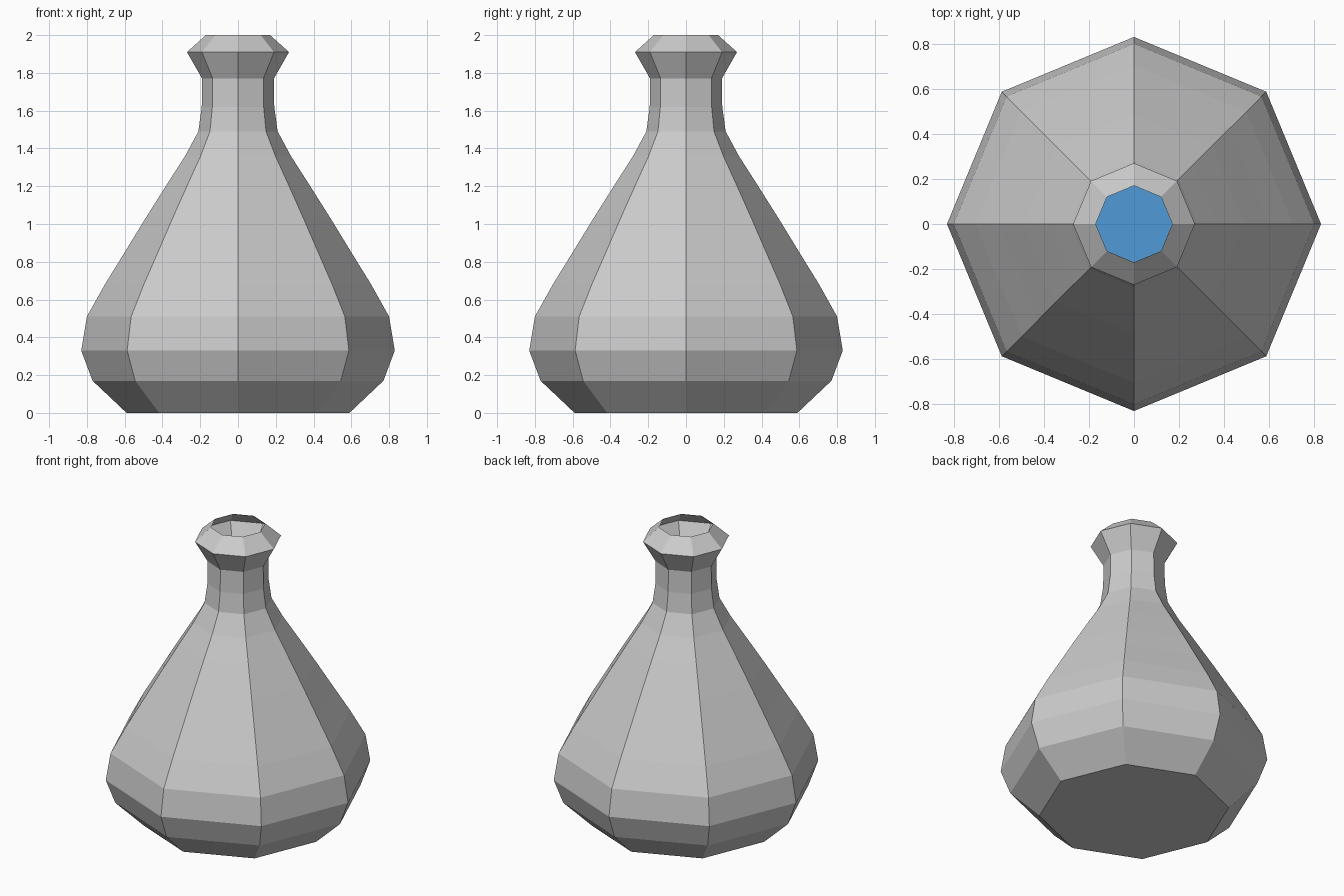
import bpy
import bmesh
from math import cos, sin, pi

if "Cube" in bpy.data.objects:
    bpy.data.objects.remove(bpy.data.objects["Cube"])

SIDES = 8


def lathe(name, profile, cap_top=False):
    """Turn a (radius, height) profile into an eight-sided body with a closed base."""
    bm = bmesh.new()
    rings = [[bm.verts.new((r * cos(2 * pi * i / SIDES), r * sin(2 * pi * i / SIDES), z))
              for i in range(SIDES)] for r, z in profile]
    for low, high in zip(rings, rings[1:]):
        for i in range(SIDES):
            j = (i + 1) % SIDES
            bm.faces.new((low[i], low[j], high[j], high[i]))
    bm.faces.new(rings[0][::-1])
    if cap_top:
        bm.faces.new(rings[-1])
    mesh = bpy.data.meshes.new(name)
    bm.to_mesh(mesh)
    bm.free()
    obj = bpy.data.objects.new(name, mesh)
    bpy.context.collection.objects.link(obj)
    return obj


# Flask: rounded belly, tapering shoulder, narrow neck and flared open lip
lathe("flask", [(0.59, 0), (0.77, 0.17), (0.83, 0.33), (0.80, 0.51),
                (0.705, 0.68), (0.60, 0.85), (0.49, 1.03), (0.37, 1.22),
                (0.28, 1.36), (0.21, 1.49), (0.192, 1.62), (0.19, 1.77),
                (0.27, 1.91), (0.17, 2.0)])

# Liquid: closed blue body just inside the belly
liquid = lathe("liquid", [(0.57, 0.02), (0.745, 0.18), (0.80, 0.33), (0.77, 0.50),
                          (0.675, 0.68), (0.57, 0.85)], cap_top=True)
blue = bpy.data.materials.new("blue_liquid")
blue.diffuse_color = (0.08, 0.33, 0.68, 1)
blue.use_nodes = True
blue.node_tree.nodes["Principled BSDF"].inputs["Base Color"].default_value = blue.diffuse_color
liquid.data.materials.append(blue)
